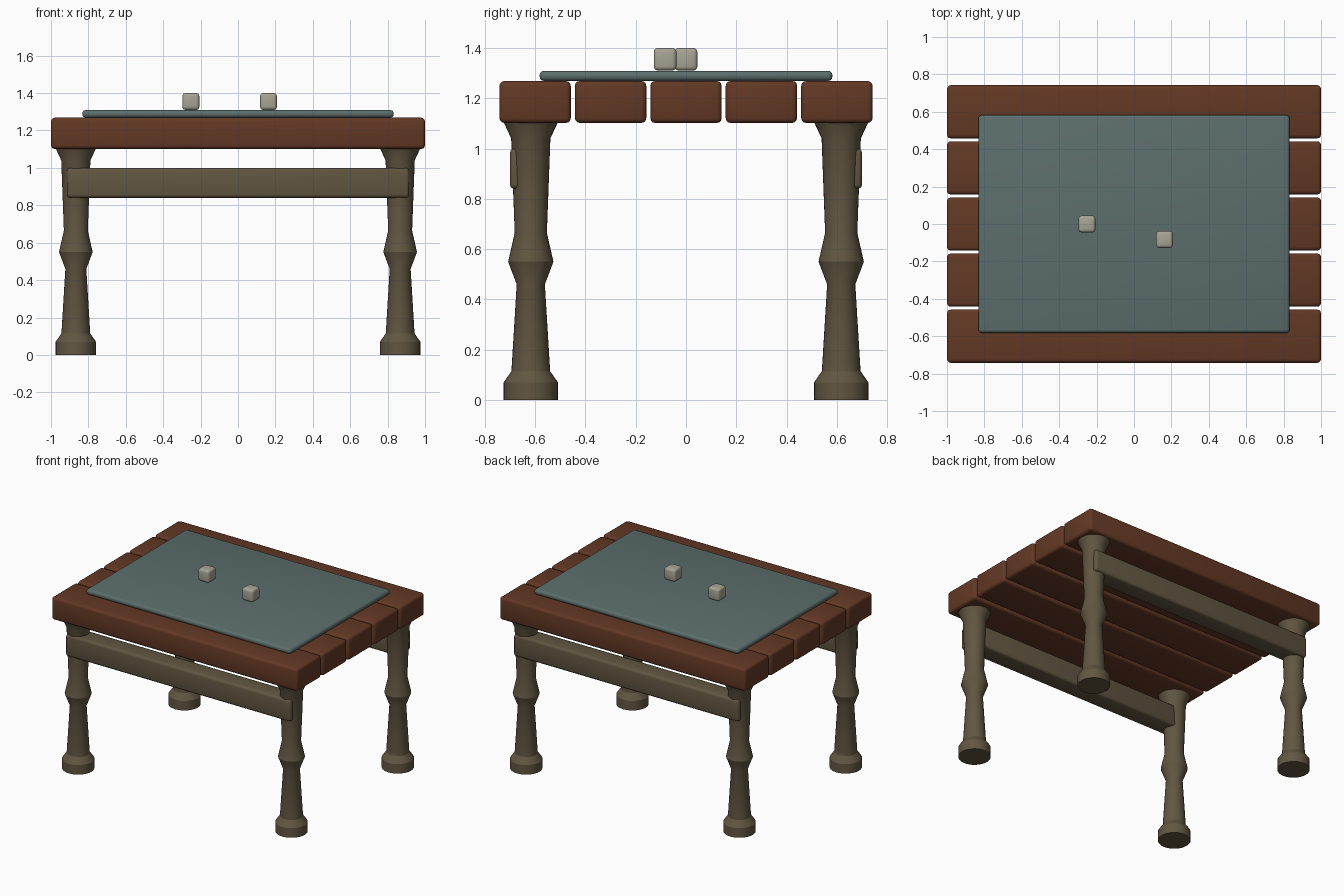
import bpy
import bmesh
import math

cube = bpy.data.objects.get("Cube")
if cube:
    bpy.data.objects.remove(cube, do_unlink=True)


def material(name, rgb):
    mat = bpy.data.materials.new(name)
    mat.use_nodes = True
    colour = (*rgb, 1.0)
    mat.diffuse_color = colour
    mat.node_tree.nodes["Principled BSDF"].inputs["Base Color"].default_value = colour
    return mat


RED_WOOD = material("red brown wood", (0.125, 0.040, 0.018))
GREY_WOOD = material("grey brown wood", (0.120, 0.093, 0.053))
FELT = material("grey green felt", (0.107, 0.158, 0.152))
BONE = material("pale bone", (0.390, 0.375, 0.300))


def finish(name, bm, mat, angle):
    mesh = bpy.data.meshes.new(name)
    bm.to_mesh(mesh)
    bm.free()
    mesh.materials.append(mat)
    obj = bpy.data.objects.new(name, mesh)
    bpy.context.collection.objects.link(obj)
    bpy.ops.object.select_all(action="DESELECT")
    obj.select_set(True)
    bpy.context.view_layer.objects.active = obj
    bpy.ops.object.shade_smooth_by_angle(angle=math.radians(angle))
    return obj


def box(name, centre, size, mat, bevel, segments=3):
    """Rounded block."""
    bm = bmesh.new()
    bmesh.ops.create_cube(bm, size=1)
    bmesh.ops.scale(bm, vec=size, verts=bm.verts)
    bmesh.ops.bevel(bm, geom=bm.edges[:], offset=bevel, segments=segments,
                    profile=0.5, affect="EDGES")
    obj = finish(name, bm, mat, 40)
    obj.location = centre
    return obj


def turned(name, x, y, profile, mat, sides=32):
    """Closed solid turned from (radius, height) points."""
    bm = bmesh.new()
    rings = []
    for r, z in profile:
        ring = [bm.verts.new((r * math.cos(a), r * math.sin(a), z))
                for a in (2 * math.pi * i / sides for i in range(sides))]
        rings.append(ring)
    for low, high in zip(rings, rings[1:]):
        for i in range(sides):
            j = (i + 1) % sides
            bm.faces.new((low[i], low[j], high[j], high[i]))
    bm.faces.new(rings[0][::-1])
    bm.faces.new(rings[-1])
    obj = finish(name, bm, mat, 30)
    obj.location = (x, y, 0)
    return obj


# Table top: five planks with narrow gaps
for i in range(5):
    box(f"plank_{i + 1}", (0, (i - 2) * 0.30, 1.185), (2.0, 0.284, 0.167),
        RED_WOOD, 0.02)

# Turned legs and the long rails joining them
LEG = [(0.108, 0), (0.108, 0.07), (0.077, 0.115), (0.056, 0.46), (0.09, 0.55),
       (0.064, 0.665), (0.078, 1.04), (0.108, 1.105)]
for side, y in (("front", -1), ("back", 1)):
    for hand, x in (("left", 1), ("right", -1)):
        turned(f"{side}_{hand}_leg", x * 0.867, y * 0.617, LEG, GREY_WOOD)
    box(f"{side}_rail", (0, y * 0.63, 0.92), (1.83, 0.14, 0.16), GREY_WOOD, 0.018)

# Playing mat and the two dice on it
box("mat", (0, 0, 1.289), (1.664, 1.164, 0.04), FELT, 0.017)
for name, x, y in (("left_die", 0.163, -0.083), ("right_die", -0.252, 0.0)):
    box(name, (x, y, 1.355), (0.09, 0.09, 0.09), BONE, 0.016)
